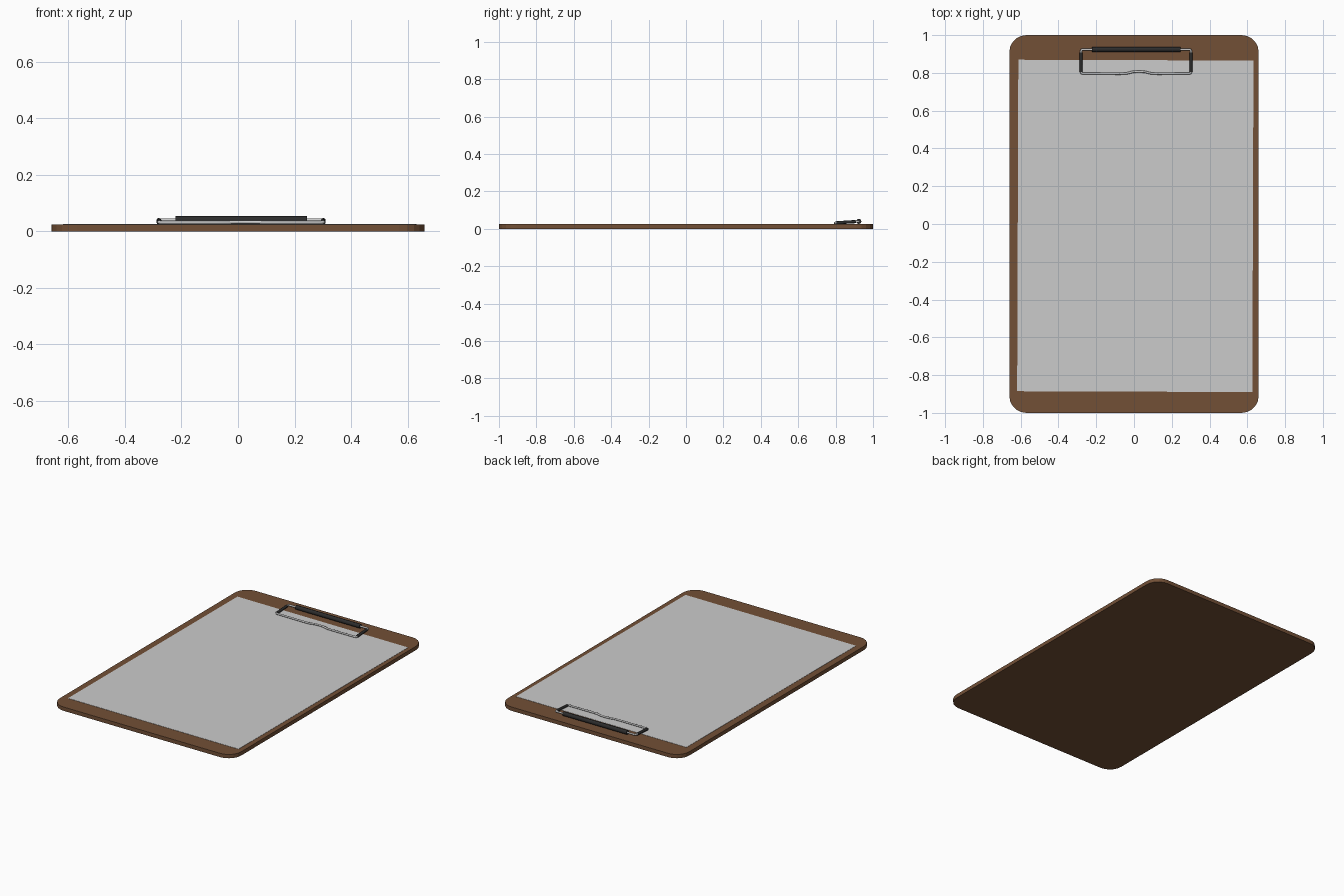
import bpy, bmesh, math
from mathutils import Matrix

if "Cube" in bpy.data.objects:
    bpy.data.objects.remove(bpy.data.objects["Cube"])


def material(name, rgb):
    m = bpy.data.materials.new(name)
    m.diffuse_color = (*rgb, 1)
    m.use_nodes = True
    m.node_tree.nodes["Principled BSDF"].inputs["Base Color"].default_value = m.diffuse_color
    return m


def slab(name, outline, z0, z1, mat=None):
    bm = bmesh.new()
    face = bm.faces.new([bm.verts.new((x, y, z0)) for x, y in outline])
    ext = bmesh.ops.extrude_face_region(bm, geom=[face])
    top = [g for g in ext["geom"] if isinstance(g, bmesh.types.BMVert)]
    bmesh.ops.translate(bm, verts=top, vec=(0, 0, z1 - z0))
    bmesh.ops.recalc_face_normals(bm, faces=bm.faces)
    me = bpy.data.meshes.new(name)
    bm.to_mesh(me)
    bm.free()
    ob = bpy.data.objects.new(name, me)
    bpy.context.collection.objects.link(ob)
    if mat:
        me.materials.append(mat)
    return ob


def rod(name, points, radius, mat=None, cyclic=False):
    cu = bpy.data.curves.new(name, "CURVE")
    cu.dimensions = "3D"
    cu.bevel_depth = radius
    cu.bevel_resolution = 2
    cu.use_fill_caps = not cyclic
    sp = cu.splines.new("POLY")
    sp.points.add(len(points) - 1)
    for p, co in zip(sp.points, points):
        p.co = (*co, 1)
    sp.use_cyclic_u = cyclic
    ob = bpy.data.objects.new(name, cu)
    bpy.context.collection.objects.link(ob)
    if mat:
        cu.materials.append(mat)
    bpy.ops.object.select_all(action="DESELECT")
    ob.select_set(True)
    bpy.context.view_layer.objects.active = ob
    bpy.ops.object.convert(target="MESH")
    bpy.ops.object.shade_smooth_by_angle(angle=math.radians(50))
    return bpy.context.object


brown = material("wood_brown", (0.17, 0.08, 0.037))
dark = material("dark_sleeve", (0.025, 0.025, 0.025))

# Board with rounded corners
W, L, R, SEG = 0.66, 1.0, 0.09, 5
outline = []
for i, (sx, sy) in enumerate([(1, 1), (-1, 1), (-1, -1), (1, -1)]):
    for k in range(SEG + 1):
        a = math.pi / 2 * (i + k / SEG)
        outline.append((sx * (W - R) + R * math.cos(a),
                        sy * (L - R) + R * math.sin(a)))
slab("board", outline, 0, 0.025, brown)

# Paper sheet, slightly askew
hw, hl = 0.6225, 0.8775
paper = slab("paper", [(-hw, -hl), (hw, -hl), (hw, hl), (-hw, hl)], 0.0245, 0.0265)
paper.data.transform(Matrix.Translation((0.007, -0.01, 0)) @ Matrix.Rotation(-0.0035, 4, "Z"))

# Wire clip frame with a small bow in the front bar
CX, HX = 0.011, 0.291
YB, YF, ZB, ZF = 0.924, 0.797, 0.040, 0.032


def z_at(y):
    return ZF + (ZB - ZF) * (y - YF) / (YB - YF)


half = [(0.0, 0.808), (0.03, 0.806), (0.065, 0.797), (0.10, 0.796),
        (HX - 0.008, YF), (HX - 0.002, YF + 0.002), (HX, YF + 0.008),
        (HX, YB - 0.008), (HX - 0.002, YB - 0.002), (HX - 0.008, YB)]
BOW = 0.015
right = [(CX + x + BOW * (x < 0.2), y, z_at(y)) for x, y in half]
left = [(CX - x + BOW * (x < 0.2), y, z_at(y)) for x, y in half[1:]]
rod("clip_wire", right + left[::-1], 0.006, cyclic=True)

# Hinge tube and side sleeves over the wire
rod("hinge_tube", [(-0.222, YB, ZB), (0.245, YB, ZB)], 0.014, dark)
for side, s in (("left", -1), ("right", 1)):
    rod(side + "_sleeve", [(CX + s * HX, y, z_at(y)) for y in (0.804, 0.908)], 0.0085, dark)
